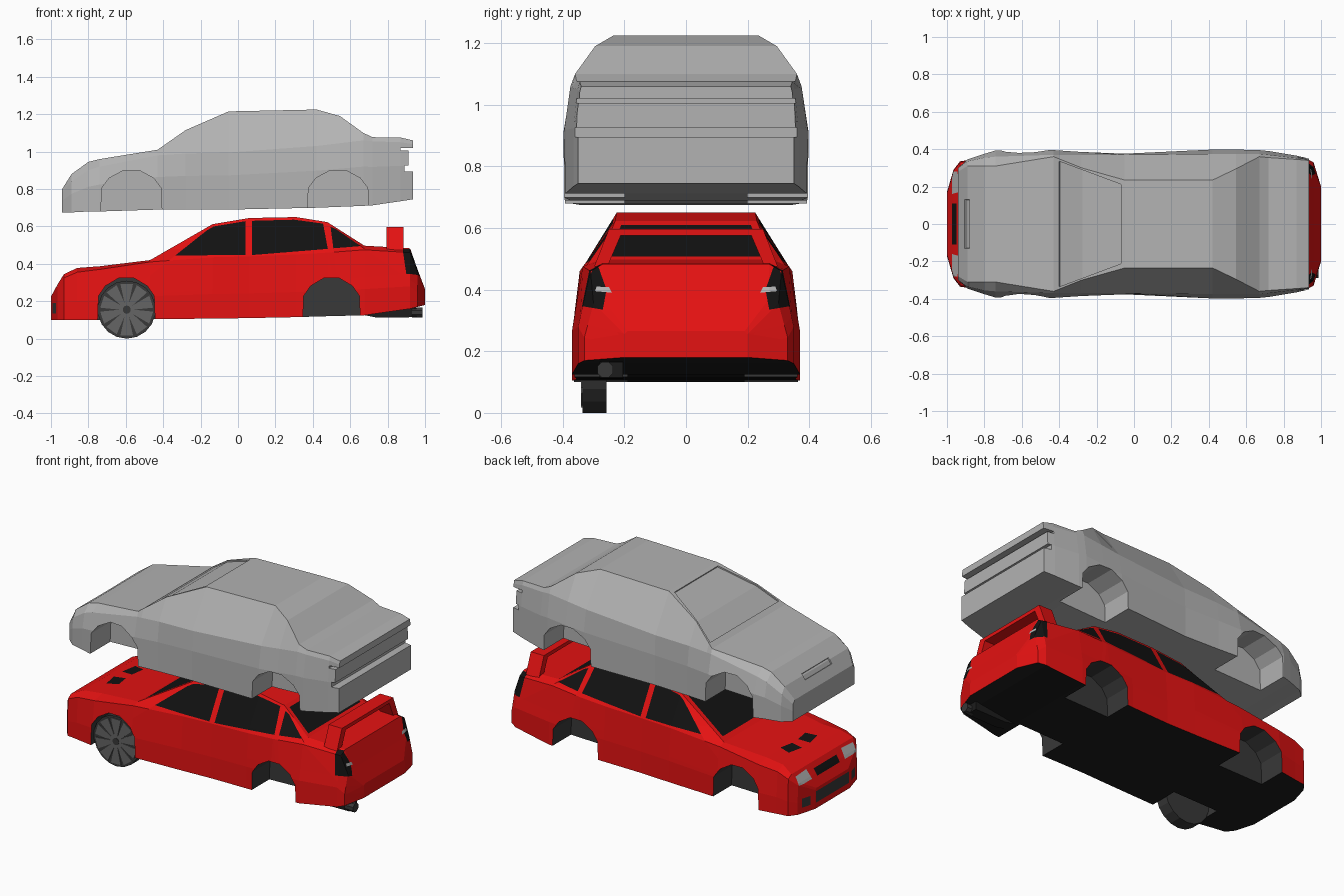
import bpy, bmesh, math
from mathutils import Vector

if "Cube" in bpy.data.objects:
    bpy.data.objects.remove(bpy.data.objects["Cube"])

COLOURS = [("red paint", (.78, .006, .006)), ("shell grey", (.45, .45, .45)),
           ("window black", (.006, .006, .006)), ("underside black", (.012, .012, .012)),
           ("arch grey", (.04, .04, .04)), ("spoke grey", (.13, .13, .13)),
           ("lamp grey", (.45, .45, .45))]
RED, GREY, BLACK, UNDER, ARCH, SPOKE, LAMP = range(7)
MATS = []
for n, c in COLOURS:
    m = bpy.data.materials.new(n)
    m.diffuse_color = (*c, 1)
    m.use_nodes = True
    m.node_tree.nodes["Principled BSDF"].inputs["Base Color"].default_value = m.diffuse_color
    MATS.append(m)


def make(name, bm):
    bmesh.ops.recalc_face_normals(bm, faces=bm.faces[:])
    me = bpy.data.meshes.new(name)
    bm.to_mesh(me)
    bm.free()
    for m in MATS:
        me.materials.append(m)
    ob = bpy.data.objects.new(name, me)
    bpy.context.collection.objects.link(ob)
    return ob


def place(axis, a, b, c):
    """2D point (a, b) in the plane across axis, at height c along it."""
    v = [a, b]
    v.insert(axis, c)
    return Vector(v)


def prism(name, pts, axis, lo, hi, mat):
    bm = bmesh.new()
    r0 = [bm.verts.new(place(axis, a, b, lo)) for a, b in pts]
    r1 = [bm.verts.new(place(axis, a, b, hi)) for a, b in pts]
    bm.faces.new(r0)
    bm.faces.new(r1[::-1])
    for i in range(len(pts)):
        j = (i + 1) % len(pts)
        bm.faces.new((r0[i], r0[j], r1[j], r1[i]))
    for f in bm.faces:
        f.material_index = mat
    return make(name, bm)


def loft(stations, mid, mat):
    """Body from cross-sections: x, floor z, side y, belt z, belt y, top z, top y."""
    bm = bmesh.new()
    rings = []
    for x, zb, wm, zs, ws, zt, wt in stations:
        half = [(wm, zb), (wm, zb + mid * (zs - zb)), (ws, zs), (wt, zt)]
        ring = half + [(-y, z) for y, z in half[::-1]]
        rings.append([bm.verts.new((x, y, z)) for y, z in ring])
    for r, s in zip(rings, rings[1:]):
        for i in range(8):
            j = (i + 1) % 8
            bm.faces.new((r[i], r[j], s[j], s[i]))
    bm.faces.new(rings[0])
    bm.faces.new(rings[-1][::-1])
    bmesh.ops.recalc_face_normals(bm, faces=bm.faces[:])
    bm.normal_update()
    for f in bm.faces:
        f.material_index = mat
    return bm


def paint(bm, poly, axis, sign, mat, lim=.2):
    """Cut a convex outline into the faces looking along the axis, then colour it."""
    planes = []
    mid = sum((place(axis, a, b, 0) for a, b in poly), Vector()) / len(poly)

    def region():
        bm.normal_update()
        return [f for f in bm.faces if f.normal[axis] * sign > lim and
                all((f.calc_center_median() - co).dot(no) < 0 for co, no in planes)]
    for (a, b), (c, d) in zip(poly, poly[1:] + poly[:1]):
        co, no = place(axis, a, b, 0), place(axis, d - b, a - c, 0).normalized()
        if (mid - co).dot(no) > 0:
            no = -no
        fs = region()
        geom = fs + list({e for f in fs for e in f.edges}) + list({v for f in fs for v in f.verts})
        bmesh.ops.bisect_plane(bm, geom=geom, dist=1e-5, plane_co=co, plane_no=no)
        planes.append((co, no))
    fs = region()
    for f in fs:
        f.material_index = mat
    return fs


def carve(ob, cutters):
    for c in cutters:
        c.hide_render = True
        md = ob.modifiers.new("cut", 'BOOLEAN')
        md.operation, md.solver, md.object = 'DIFFERENCE', 'EXACT', c
    bpy.context.view_layer.update()
    dg = bpy.context.evaluated_depsgraph_get()
    me = bpy.data.meshes.new_from_object(ob.evaluated_get(dg))
    ob.modifiers.clear()
    ob.data = me
    for c in cutters:
        bpy.data.objects.remove(c)


def arches(centres, r, z0, h, inner, mat):
    out = []
    for cx in centres:
        half = [(r, -.3), (.96 * r, .55), (.72 * r, .8), (.25 * r, 1)]
        pts = [(cx + x, z0 + t * h) for x, t in half] + [(cx - x, z0 + t * h) for x, t in half[::-1]]
        for s in (-1, 1):
            out.append(prism("arch_cutter", pts, 1, *sorted((s * inner, s * .6)), mat))
    return out


# Red car body
bm = loft([
    (-1.0, .10, .17, .215, .165, .225, .155), (-.965, .10, .29, .28, .285, .29, .27),
    (-.93, .10, .335, .325, .33, .345, .30), (-.86, .10, .345, .355, .335, .378, .28),
    (-.74, .10, .365, .37, .345, .387, .27), (-.47, .105, .37, .41, .345, .42, .30),
    (-.136, .107, .36, .435, .345, .612, .24), (.06, .11, .355, .44, .34, .645, .225),
    (.31, .115, .36, .45, .345, .65, .225), (.478, .12, .37, .46, .345, .623, .23),
    (.676, .125, .37, .475, .335, .497, .28), (.92, .16, .35, .46, .31, .483, .27),
    (.96, .17, .33, .355, .30, .37, .27), (1.0, .18, .2, .255, .2, .265, .19)], .4, RED)
for f in bm.faces:
    if f.normal.z < -.7:
        f.material_index = UNDER

# Windscreen and rear window
paint(bm, [(-.27, .437), (.27, .437), (.215, .597), (-.215, .597)], 0, -1, BLACK)
paint(bm, [(-.255, .508), (.255, .508), (.21, .61), (-.21, .61)], 0, 1, BLACK)
# Grilles and bumper vents
paint(bm, [(-.11, .275), (.11, .275), (.11, .315), (-.11, .315)], 0, -1, BLACK)
paint(bm, [(-.16, .135), (.16, .135), (.16, .205), (-.16, .205)], 0, -1, ARCH)
for s in (-1, 1):
    # Side windows
    paint(bm, [(-.335, .445), (-.165, .58), (-.13, .6), (.04, .628), (.04, .447)], 1, s, BLACK)
    paint(bm, [(.075, .447), (.075, .63), (.3, .636), (.455, .615), (.48, .48)], 1, s, BLACK)
    paint(bm, [(.51, .483), (.495, .598), (.52, .588), (.655, .495)], 1, s, BLACK)
    # Headlights, bumper side vents, bonnet vents
    paint(bm, [(s * .16, .275), (s * .28, .275), (s * .28, .325), (s * .17, .33)], 0, -1, LAMP)
    paint(bm, [(s * .2, .135), (s * .26, .135), (s * .26, .19), (s * .2, .19)], 0, -1, ARCH)
    paint(bm, [(-.82, s * .04), (-.745, s * .03), (-.73, s * .12), (-.8, s * .14)], 2, 1, BLACK)
    # Tail lights wrapping the corner, with a pale reflector
    paint(bm, [(s * .29, .49), (s * .36, .35), (s * .27, .335), (s * .258, .40)], 0, 1, BLACK)
    paint(bm, [(.88, .48), (.925, .48), (.965, .35), (.9, .345)], 1, s, BLACK)
    paint(bm, [(s * .295, .395), (s * .24, .39), (s * .25, .408), (s * .29, .41)], 0, 1, LAMP)
body = make("red_car_body", bm)
carve(body, arches((-.597, .5), .155, .11, .215, .19, ARCH))

# Rear spoiler hoop
half = [(.25, .597), (.298, .475), (.255, .475), (.212, .575)]
prism("rear_spoiler", half + [(-y, z) for y, z in half[::-1]], 0, .795, .885, RED)

# Exhaust
prism("exhaust_muffler", [(.68, .125), (.745, .112), (.955, .115), (.955, .165), (.72, .16)],
      1, -.28, -.205, UNDER)
prism("exhaust_tip", [(-.262 + .028 * math.cos(a), .14 + .028 * math.sin(a))
                      for a in (math.pi / 8 + k * math.pi / 4 for k in range(8))], 0, .93, .987, ARCH)

# Front wheel
WX, WZ = -.595, .155


def polar(r, a):
    return (WX + r * math.sin(a), WZ - r * math.cos(a))


prism("tyre", [polar(.155, k * math.tau / 18) for k in range(18)], 1, -.336, -.258, ARCH)
prism("wheel_hub", [polar(.022, k * math.tau / 10) for k in range(10)], 1, -.343, -.33, ARCH)
for k in range(10):
    a = k * math.tau / 10
    prism("wheel_spoke", [polar(.02, a - .4), polar(.142, a - .24), polar(.142, a + .24),
                          polar(.02, a + .4)], 1, -.341, -.333, SPOKE)

# Grey body shell floating above
bm = loft([
    (-.94, .675, .30, .78, .30, .80, .28), (-.89, .675, .345, .84, .335, .88, .31),
    (-.80, .68, .375, .90, .355, .945, .31), (-.74, .68, .393, .92, .36, .96, .31),
    (-.43, .69, .395, .98, .37, 1.01, .36), (-.28, .69, .385, .99, .37, 1.115, .30),
    (-.05, .69, .376, .995, .37, 1.215, .235), (.42, .70, .398, 1.03, .375, 1.225, .235),
    (.545, .705, .398, 1.045, .375, 1.19, .295), (.67, .71, .395, 1.06, .375, 1.10, .36),
    (.72, .713, .39, 1.055, .37, 1.077, .355), (.87, .735, .365, 1.05, .352, 1.075, .345),
    (.935, .745, .35, 1.04, .345, 1.06, .34)], .6, GREY)
# Sunken windscreen and nose slot
for poly in ([(-.4, -.335), (-.4, .335), (-.07, .212), (-.07, -.212)],
             [(-.905, -.13), (-.905, .13), (-.88, .13), (-.88, -.13)]):
    fs = paint(bm, poly, 2, 1, GREY)
    bmesh.ops.inset_region(bm, faces=fs, thickness=.001, depth=-.008)
shell = make("grey_body_shell", bm)
grooves = [prism("groove_cutter", [(x, z0), (1.2, z0), (1.2, z1), (x, z1)], 1, -.5, .5, GREY)
           for x, z0, z1 in ((.87, 1.005, 1.02), (.912, .925, 1.006), (.89, .895, .926))]
carve(shell, arches((-.57, .535), .165, .69, .21, .2, GREY) + grooves)
